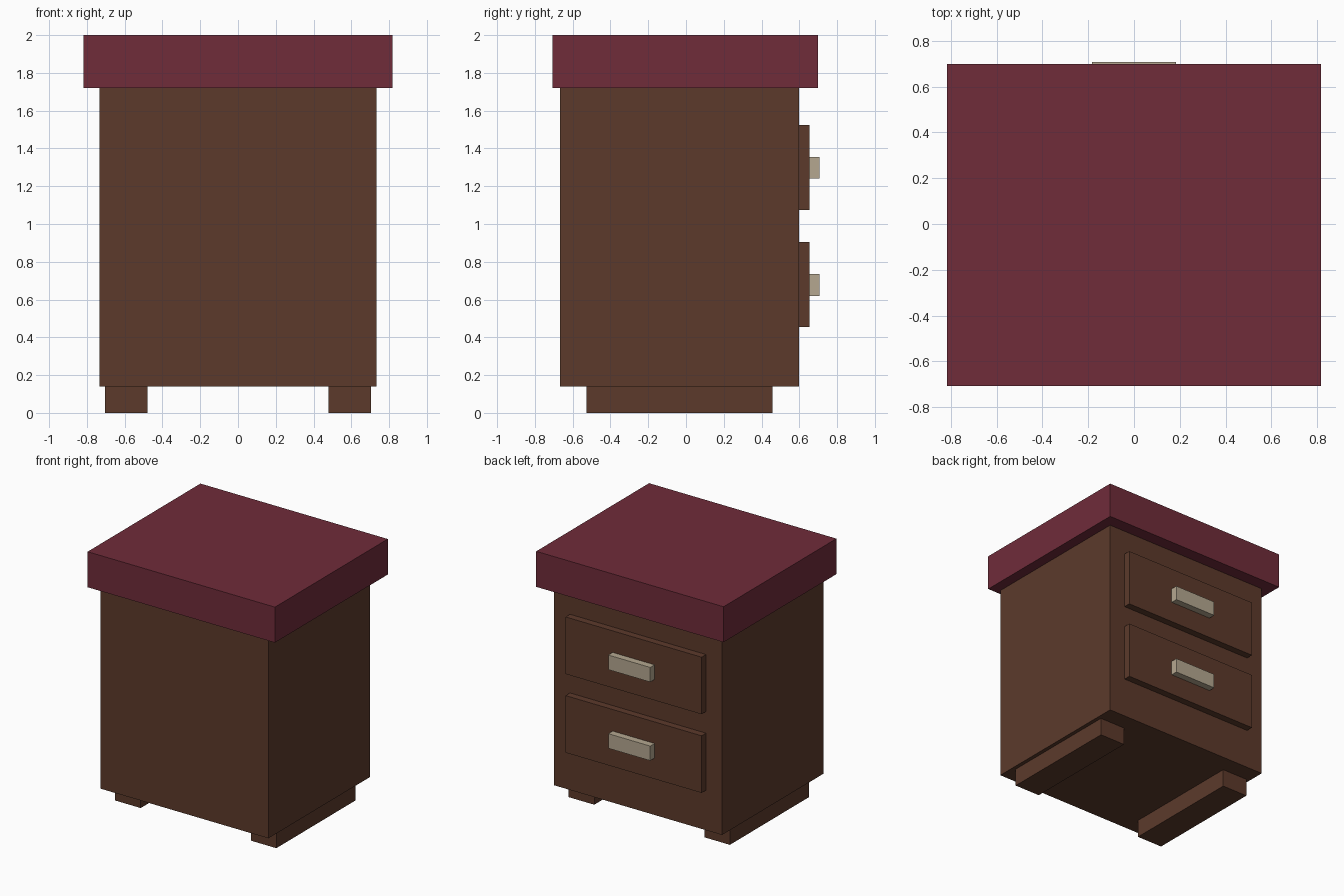
import bpy

cube = bpy.data.objects.get("Cube")
if cube:
    bpy.data.objects.remove(cube, do_unlink=True)


def material(name, rgb):
    mat = bpy.data.materials.new(name)
    mat.use_nodes = True
    color = (*rgb, 1.0)
    mat.diffuse_color = color
    mat.node_tree.nodes["Principled BSDF"].inputs["Base Color"].default_value = color
    return mat


def box(name, mat, x, y, z):
    """Add a box spanning the given (low, high) range on each axis."""
    spans = (x, y, z)
    bpy.ops.mesh.primitive_cube_add(size=1, location=[(a + b) / 2 for a, b in spans])
    obj = bpy.context.object
    obj.name = name
    obj.scale = [b - a for a, b in spans]
    bpy.ops.object.transform_apply(location=False, rotation=False, scale=True)
    obj.data.materials.append(mat)
    return obj


wood = material("brown wood", (0.107, 0.042, 0.024))
top_red = material("dark red top", (0.162, 0.025, 0.042))
metal = material("pale beige handle", (0.46, 0.39, 0.28))

# Cabinet body and overhanging top
box("cabinet_body", wood, (-0.733, 0.733), (-0.668, 0.598), (0.14, 1.72))
box("cabinet_top", top_red, (-0.817, 0.817), (-0.707, 0.699), (1.72, 2.0))

# Runner feet along the depth
for side, sign in (("left", 1), ("right", -1)):
    xs = sorted((sign * 0.48, sign * 0.703))
    box(side + "_foot", wood, xs, (-0.526, 0.457), (0, 0.14))

# Drawers with bar handles on the +y side
for level, z in (("upper", 1.3), ("lower", 0.68)):
    box(level + "_drawer", wood, (-0.593, 0.593), (0.598, 0.653), (z - 0.225, z + 0.225))
    box(level + "_handle", metal, (-0.183, 0.183), (0.653, 0.707), (z - 0.06, z + 0.055))
